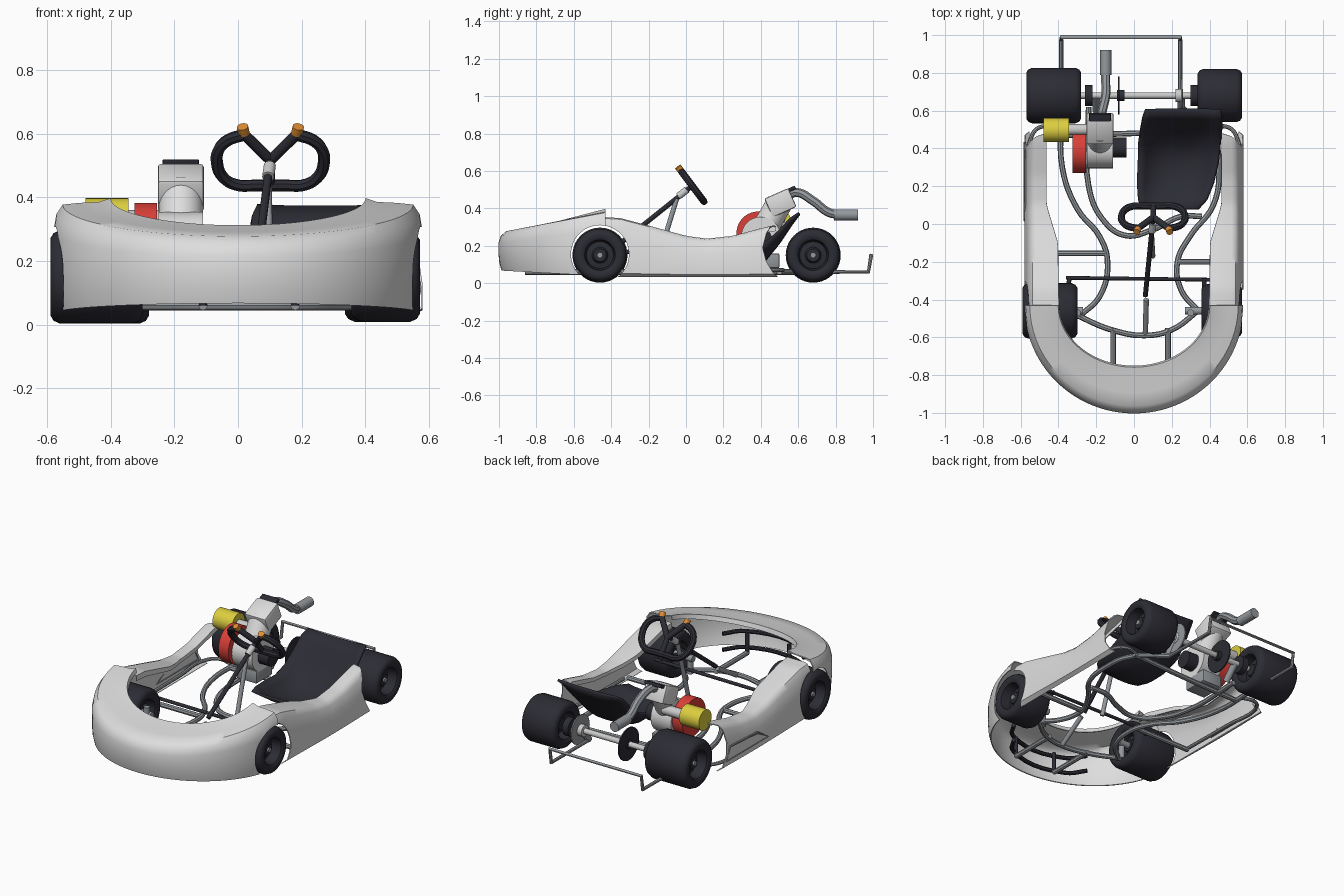
import bpy, bmesh, math
from mathutils import Vector

cube = bpy.data.objects.get("Cube")
if cube:
    bpy.data.objects.remove(cube)


def material(name, *rgb):
    mat = bpy.data.materials.new(name)
    mat.use_nodes = True
    mat.diffuse_color = (*rgb, 1)
    mat.node_tree.nodes["Principled BSDF"].inputs["Base Color"].default_value = (*rgb, 1)
    return mat


body = material("body light grey", .73, .73, .73)
black = material("rubber black", .025, .025, .035)
steel = material("tube grey", .3, .32, .34)
silver = material("bright metal", .6, .6, .6)
red = material("red cover", .7, .05, .04)
yellow = material("yellow filter", .72, .62, .05)
orange = material("orange grip", .75, .27, .03)


def add(name, mesh, mat, angle=40):
    ob = bpy.data.objects.new(name, mesh)
    bpy.context.collection.objects.link(ob)
    mesh.materials.clear()
    mesh.materials.append(mat)
    mesh.shade_smooth()
    mesh.set_sharp_from_angle(angle=math.radians(angle))
    return ob


def bake(ob):
    # Apply the modifiers of a mesh or turn a curve into a mesh
    bpy.context.view_layer.update()
    graph = bpy.context.evaluated_depsgraph_get()
    return bpy.data.meshes.new_from_object(ob.evaluated_get(graph))


def grid(name, rows, mat, wrap=False, thick=0, angle=40):
    bm = bmesh.new()
    table = [[bm.verts.new(p) for p in row] for row in rows]
    if wrap:
        table.append(table[0])
    for a, b in zip(table, table[1:]):
        for i in range(len(a) - 1):
            bm.faces.new((a[i], a[i + 1], b[i + 1], b[i]))
    bmesh.ops.remove_doubles(bm, verts=bm.verts, dist=1e-5)
    bmesh.ops.recalc_face_normals(bm, faces=bm.faces)
    mesh = bpy.data.meshes.new(name)
    bm.to_mesh(mesh)
    bm.free()
    ob = add(name, mesh, mat, angle)
    if thick:
        mod = ob.modifiers.new("shell", "SOLIDIFY")
        mod.thickness, mod.offset = thick, 0
    return ob


def lathe(name, profile, centre, axis, mat, steps=32):
    # Profile holds (distance along axis, radius)
    turn = Vector(axis).to_track_quat("Z", "Y")
    rows = []
    for i in range(steps):
        a = math.tau * i / steps
        rows.append([turn @ Vector((r * math.cos(a), r * math.sin(a), h)) + Vector(centre)
                     for h, r in profile])
    return grid(name, rows, mat, wrap=True)


def rod(name, start, end, radius, mat, steps=24):
    axis = Vector(end) - Vector(start)
    n = axis.length
    return lathe(name, [(0, 0), (0, radius), (n, radius), (n, 0)], start, axis, mat, steps)


def tube(name, points, radius, mat, smooth=True, closed=False):
    data = bpy.data.curves.new(name, "CURVE")
    data.dimensions = "3D"
    data.bevel_depth, data.bevel_resolution = radius, 2
    data.resolution_u, data.use_fill_caps = 6, True
    line = data.splines.new("BEZIER")
    line.bezier_points.add(len(points) - 1)
    for knot, p in zip(line.bezier_points, points):
        knot.co = p
        knot.handle_left_type = knot.handle_right_type = "AUTO" if smooth else "VECTOR"
    line.use_cyclic_u = closed
    ob = bpy.data.objects.new(name + "_path", data)
    bpy.context.collection.objects.link(ob)
    mesh = bake(ob)
    bpy.data.objects.remove(ob)
    return add(name, mesh, mat)


def box(name, size, centre, tilt, mat, bevel):
    bm = bmesh.new()
    bmesh.ops.create_cube(bm, size=1)
    bmesh.ops.scale(bm, vec=size, verts=bm.verts)
    bmesh.ops.bevel(bm, geom=bm.edges[:], offset=bevel, segments=2, affect="EDGES", profile=.5)
    mesh = bpy.data.meshes.new(name)
    bm.to_mesh(mesh)
    bm.free()
    ob = add(name, mesh, mat)
    ob.location, ob.rotation_euler.x = centre, math.radians(tilt)
    return ob


def spread(table, t):
    # Linear interpolation in a short list of (key, value)
    for (a, va), (b, vb) in zip(table, table[1:]):
        if t <= b:
            return va + (vb - va) * max(0, t - a) / (b - a)
    return table[-1][1]


# Wheels: deep dished rims, unequal widths
AXLE, STEER, H = .68, -.46, .15
for name, outer, width, y in (("rear_wheel_right", -.57, .29, AXLE), ("rear_wheel_left", .572, .235, AXLE),
                              ("front_wheel_right", -.59, .29, STEER), ("front_wheel_left", .572, .215, STEER)):
    side = math.copysign(1, outer)
    size = 1 if side < 0 else .96
    half = [(.04, 0), (.04, .035), (.065, .045), (.07, .075), (.01, .085), (.002, .095), (0, .122), (.01, .138), (.03, .147)]
    profile = [(h, r * size) for h, r in half + [(width - h, r) for h, r in reversed(half)]]
    lathe(name, profile, (outer, y, H), (-side, 0, 0), black, 40)
    rod(name + "_hub", (outer - side * .03, y, H), (outer - side * .06, y, H), .015, steel)

# Bodywork: wheel arches are cut from the shells
cutter = [rod("arch_cutter", (s * .45, STEER, .155), (s * .7, STEER, .155), .155, black, 48) for s in (-1, 1)]


def cut_arches(ob, cutters):
    for c in cutters:
        mod = ob.modifiers.new("arch", "BOOLEAN")
        mod.object, mod.solver = c, "EXACT"
    mesh = bake(ob)
    ob.modifiers.clear()
    ob.data = mesh
    mesh.set_sharp_from_angle(angle=math.radians(40))


# Nose: (inset, height at tip, rise toward the ends)
section = [(.07, .068, -.03), (.02, .11, -.02), (0, .16, .0), (0, .215, .075), (.05, .25, .095),
           (.16, .275, .1), (.45, .288, .092), (.8, .3, .083), (1, .31, .085), (1.03, .285, .085)]
rows = []
for i in range(49):
    a = math.pi * (i / 48 - .5)
    rise = 1 - math.cos(a)
    rows.append([((.578 - .175 * k) * math.sin(a), -.43 - (.57 - .24 * k) * math.cos(a), z + dz * rise)
                 for k, z, dz in section])
cut_arches(grid("nose_fairing", rows, body, thick=.006), cutter)

# Side pods: wavy top, waisted inner edge
crest = [(-.43, .35), (-.35, .345), (-.2, .305), (0, .25), (.11, .235), (.25, .25), (.4, .29), (.46, .305)]
inner = [(-.43, .4), (-.1, .405), (.1, .465), (.5, .465)]
for s, label in ((-1, "right"), (1, "left")):
    rows = []
    for i in range(33):
        t = i / 32
        row = []
        for x, f, tail in ((.555, .0, .49), (.578, .06, .47), (.578, .3, .43), (.565, .6, .41),
                           (.553, .88, .43), (.535, .98, .45), (.515, 1, .465), (0, 1, .48), (0, .9, .48)):
            y = -.43 + (tail + .43) * t
            row.append((s * (x or spread(inner, y)), y, .035 + (spread(crest, y) - .035) * f))
        rows.append(row)
    cut_arches(grid("side_pod_" + label, rows, body, thick=.006), [cutter[s > 0]])
    tube("pod_rail_" + label, [(s * .4, .5, .07), (s * .49, .515, .07), (s * .54, .47, .07),
                               (s * .545, .2, .07), (s * .54, -.16, .07)], .011, steel)
for c in cutter:
    bpy.data.objects.remove(c)
tube("side_pod_frame", [(-.578, .02, .08), (-.578, .43, .08), (-.576, .39, .155), (-.576, .12, .14)],
     .007, steel, False, True)

# Seat: bucket lofted from front lip to backrest
rows = []
for y, z, half, x, lift in ((.08, .17, .15, .19, .01), (.13, .13, .18, .205, .05), (.22, .09, .2, .22, .09),
                            (.33, .08, .21, .235, .1), (.42, .12, .215, .24, .09), (.5, .22, .215, .25, .06),
                            (.56, .31, .21, .255, .035), (.605, .37, .2, .26, .005)):
    rows.append([(x + half * k / 6, y, z + lift * abs(k / 6) ** 3) for k in range(-6, 7)])
grid("seat", rows, black, thick=.014, angle=60)

# Chassis tubes
F = .06
for name, path in (
    ("main_rail_right", [(-.38, .62), (-.38, .3), (-.3, .08), (-.18, -.07), (-.14, -.2), (-.18, -.38), (-.29, -.49)]),
    ("main_rail_left", [(.25, .62), (.42, .46), (.45, .3), (.42, .1), (.3, -.06), (.23, -.2), (.25, -.35), (.34, -.46)]),
    ("engine_rail", [(-.24, .62), (-.24, .2), (-.17, .03), (-.05, -.06), (.1, -.03), (.25, .04), (.36, .04)]),
    ("front_cross_tube", [(-.31, -.48), (-.12, -.56), (.06, -.59), (.2, -.56), (.35, -.45)]),
    ("rear_cross_tube", [(-.38, .47), (0, .48), (.42, .5)]),
    ("pod_stay_right", [(-.15, -.155), (-.54, -.155)]), ("pod_stay_left", [(.23, -.2), (.54, -.2)]),
    ("nose_stay_right", [(-.11, -.55), (-.11, -.86)]), ("nose_stay_left", [(.18, -.55), (.18, -.86)])):
    tube(name, [(x, y, F) for x, y in path], .015, steel)
for z in (.09, .19):
    tube("nose_bar", [(-.28, -.76, z), (-.2, -.86, z), (.2, -.86, z), (.28, -.76, z)], .013, black)
for x in (-.11, .18):
    rod("nose_bar_post", (x, -.86, F), (x, -.86, .19), .012, black)
tube("rear_bumper", [(-.385, .6, F), (-.385, .975, F), (-.385, .99, .15), (.245, .99, .15),
                     (.245, .975, F), (.245, .6, F)], .011, steel, False)

# Rear axle with sprocket and brake disc
rod("rear_axle", (-.3, AXLE, H), (.36, AXLE, H), .017, silver)
rod("sprocket", (-.084, AXLE, H), (-.076, AXLE, H), .1, black, 40)
rod("brake_disc", (.25, AXLE, H), (.258, AXLE, H), .09, steel, 40)
for x, r, mat in ((-.24, .055, black), (-.07, .03, black), (.24, .035, silver), (.32, .055, black)):
    rod("axle_carrier", (x - .02, AXLE, H), (x + .02, AXLE, H), r, mat)
for x in (-.2, .25):
    rod("axle_bearing_post", (x, AXLE - .08, F), (x, AXLE, H), .02, steel)

# Front steering gear
rod("tie_rod", (-.36, -.285, .17), (.42, -.295, .17), .01, black)
for s, x in ((-1, .34), (1, .37)):
    rod("steering_arm", (s * x, -.285, .17), (s * .38, STEER, H), .012, black)
    rod("stub_axle", (s * .27, STEER, H), (s * .4, STEER, H), .02, steel)
    rod("kingpin", (s * .3, -.47, .05), (s * .3, -.47, .2), .018, steel)
rod("steering_shaft", (.1, .02, .51), (.06, -.38, .19), .013, black)
rod("column_boss", (.1, .005, .5), (.095, -.04, .465), .019, silver)
rod("column_strut", (.093, -.05, .45), (.1, -.17, F), .013, steel)
rod("pedal_post", (.06, -.58, F), (.065, -.4, .17), .014, steel)


# Steering wheel: butterfly rim in a tilted plane
def tilt(u, v):
    return (.102 + u, .03 - .6 * v, .525 + .8 * v)


right = [(.085, .09), (.135, .068), (.163, .03), (.168, -.02), (.15, -.075), (.11, -.106), (.04, -.109)]
rim = right + [(-u, v) for u, v in reversed(right)]
tube("steering_rim", [tilt(u, v) for u, v in rim[:-1]] + [tilt(-.085, .09)], .019, black)
for s in (-1, 1):
    rod("steering_spoke", tilt(0, -.01), tilt(s * .085, .095), .017, black)
    rod("steering_grip", tilt(s * .083, .095), tilt(s * .088, .122), .018, orange)
rod("steering_lower_spoke", tilt(0, 0), tilt(0, -.11), .015, black)

# Engine
X = -.18
rod("crankcase", (-.25, .4, .25), (-.11, .4, .25), .105, body, 32)
rod("cylinder", (X, .41, .27), (X, .5, .43), .07, body, 32)
box("cylinder_head", (.145, .14, .11), (X, .505, .43), 24, body, .01)
box("head_cover", (.115, .12, .02), (X, .53, .488), 24, black, .004)
box("engine_mount", (.14, .16, .08), (X, .42, .12), 0, steel, .01)
rod("clutch_cover", (-.325, .385, .268), (-.255, .385, .268), .115, red, 40)
rod("starter_motor", (-.12, .405, .24), (-.04, .405, .24), .053, black)
rod("intake", (-.36, .5, .33), (-.2, .5, .33), .03, silver)
rod("air_filter", (-.48, .497, .335), (-.345, .497, .335), .063, yellow, 32)
tube("exhaust_pipe", [(X, .54, .465), (-.17, .59, .485), (-.15, .68, .44), (-.15, .76, .38), (-.15, .82, .365)],
     .024, steel)
rod("silencer", (-.15, .79, .365), (-.15, .92, .365), .03, steel)
